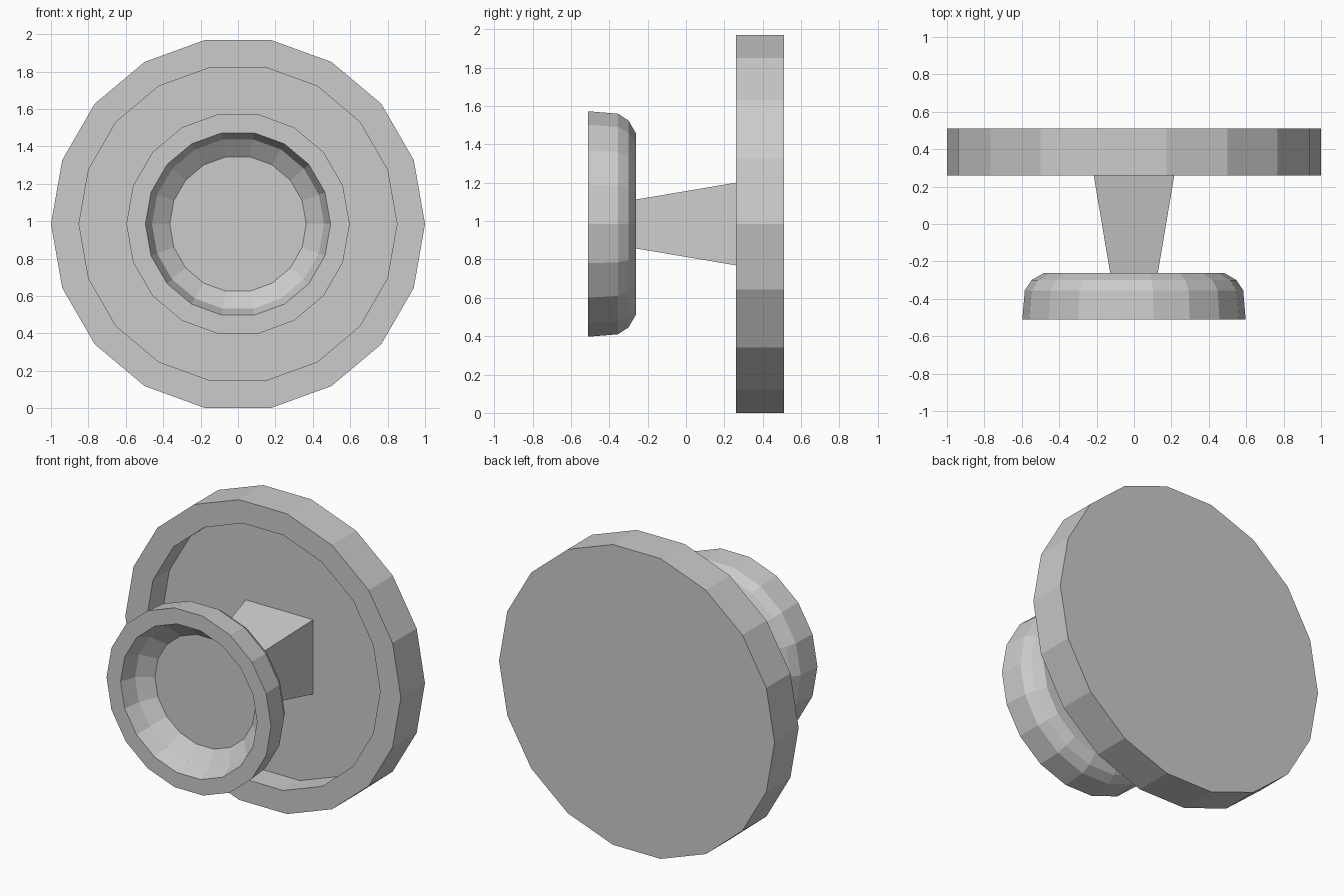
import bpy, bmesh
from math import cos, sin, tau

if "Cube" in bpy.data.objects:
    bpy.data.objects.remove(bpy.data.objects["Cube"])

SIDES = 18
CZ = 0.985  # height of the common axis


def finish(name, bm):
    bmesh.ops.recalc_face_normals(bm, faces=bm.faces[:])
    mesh = bpy.data.meshes.new(name)
    bm.to_mesh(mesh)
    bm.free()
    obj = bpy.data.objects.new(name, mesh)
    bpy.context.collection.objects.link(obj)
    return obj


def loft(name, rings):
    """Skin closed rings of points in order and cap both ends."""
    bm = bmesh.new()
    loops = [[bm.verts.new(p) for p in ring] for ring in rings]
    for a, b in zip(loops, loops[1:]):
        n = len(a)
        for i in range(n):
            j = (i + 1) % n
            bm.faces.new((a[i], a[j], b[j], b[i]))
    bm.faces.new(loops[0])
    bm.faces.new(loops[-1])
    return finish(name, bm)


def circle(r, y):
    return [(r * cos(tau * i / SIDES), y, CZ + r * sin(tau * i / SIDES))
            for i in range(SIDES)]


def square(h, y):
    return [(sx * h, y, CZ + sz * h)
            for sx, sz in ((-1, -1), (1, -1), (1, 1), (-1, 1))]


# Large back disc with a recessed front
loft("base_disc", [circle(r, y) for r, y in
                   ((0.85, 0.43), (0.85, 0.26), (1.0, 0.26), (1.0, 0.51))])

# Tapered square stem, running down to the floor of the recess
loft("stem", [square(0.1275, -0.262), square(0.244, 0.43)])

# Front knob: dished front, rounded back
loft("knob", [circle(r, y) for r, y in
              ((0.365, -0.34), (0.46, -0.41), (0.495, -0.51), (0.597, -0.51),
               (0.584, -0.355), (0.548, -0.30), (0.482, -0.262))])
